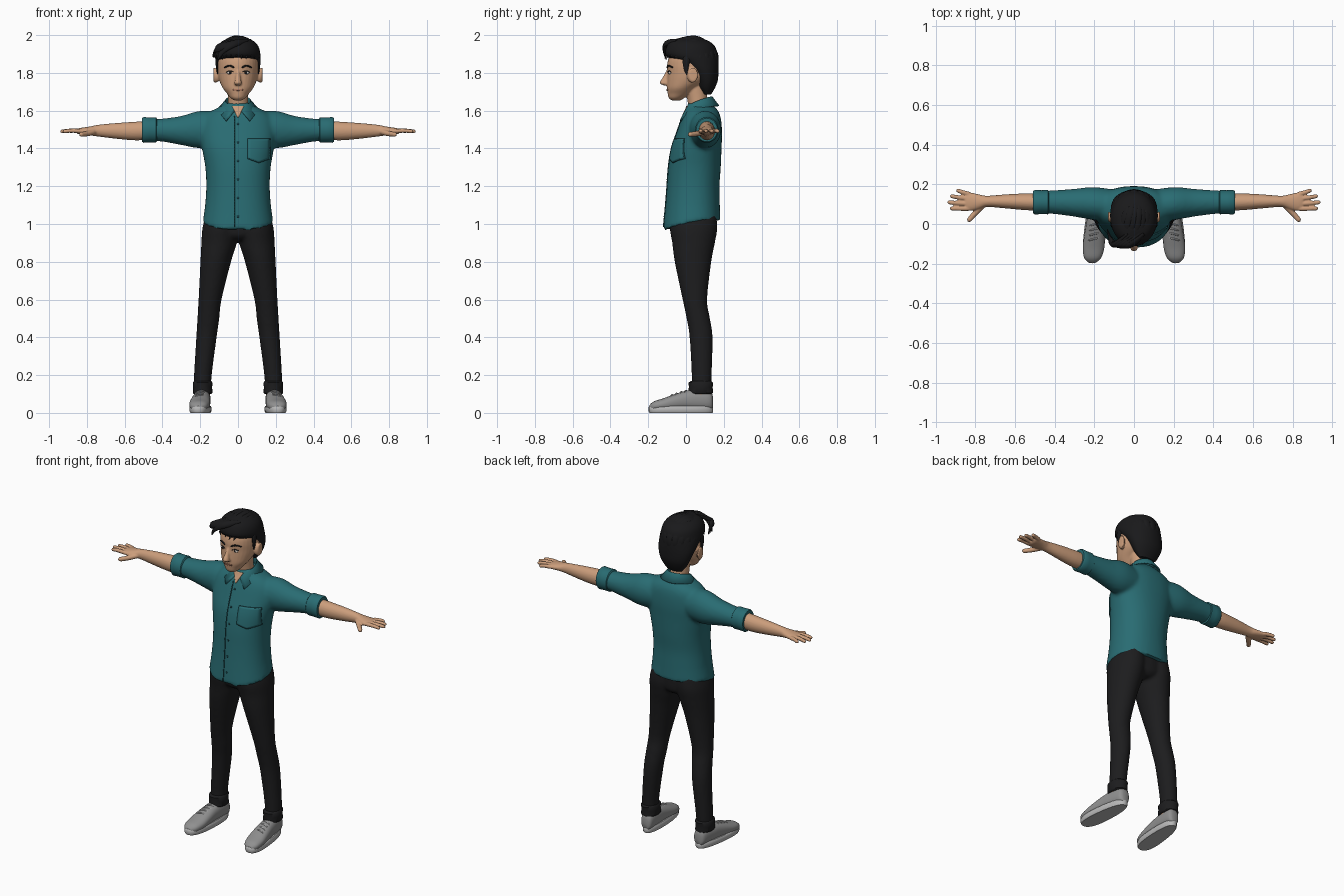
import bpy, bmesh, math, random
from mathutils import Vector, Matrix
from mathutils.bvhtree import BVHTree

random.seed(4)


def mat(name, *rgb):
    m = bpy.data.materials.new(name)
    m.diffuse_color = (*rgb, 1)
    return m


SKIN = mat("skin", 0.60, 0.34, 0.20)
LIP = mat("lip", 0.42, 0.19, 0.12)
HAIR = mat("black_hair", 0.010, 0.010, 0.011)
TEAL = mat("teal_cloth", 0.022, 0.150, 0.170)
SEAM = mat("dark_teal_seam", 0.010, 0.065, 0.075)
PANTS = mat("black_denim", 0.012, 0.012, 0.013)
SHOE = mat("grey_canvas", 0.28, 0.28, 0.28)
SOLE = mat("pale_rubber", 0.48, 0.48, 0.48)
WHITE = mat("eye_white", 0.60, 0.55, 0.50)


def spline(p, k):
    """Catmull-Rom resampling of tuples."""
    out = []
    for i in range(len(p) - 1):
        q = (p[max(i - 1, 0)], p[i], p[i + 1], p[min(i + 2, len(p) - 1)])
        for j in range(k):
            t = j / k
            out.append(tuple(0.5 * (2 * b + (c - a) * t + (2 * a - 5 * b + 4 * c - d) * t * t
                                    + (3 * b - a - 3 * c + d) * t ** 3) for a, b, c, d in zip(*q)))
    return out + [tuple(p[-1])]


def loft(bm, rings):
    vs = [[bm.verts.new(c) for c in r] for r in rings]
    n = len(vs[0])
    for a, b in zip(vs, vs[1:]):
        for i in range(n):
            bm.faces.new((a[i], a[(i + 1) % n], b[(i + 1) % n], b[i]))
    bm.faces.new(vs[0])
    bm.faces.new(vs[-1])


def limb(bm, axis, secs, n=32, power=2.0, k=4):
    """Sections: position on axis, two centre values, two radii."""
    rings = []
    for t, c1, c2, r1, r2 in spline(secs, k):
        ring = []
        for i in range(n):
            c, s = math.cos(math.tau * i / n), math.sin(math.tau * i / n)
            u = c1 + r1 * math.copysign(abs(c) ** (2 / power), c)
            v = c2 + r2 * math.copysign(abs(s) ** (2 / power), s)
            ring.append({'x': (t, u, v), 'y': (u, t, v), 'z': (u, v, t)}[axis])
        rings.append(ring)
    loft(bm, rings)


def strand(bm, pts, r, up=(0, 0, 1), flat=1.0, pointed=False, n=10, k=5):
    p = [Vector(q) for q in spline(pts, k)]
    rings, last = [], len(p) - 1
    for i, c in enumerate(p):
        t = i / last
        d = (p[min(i + 1, last)] - p[max(i - 1, 0)]).normalized()
        side = d.cross(Vector(up)).normalized()
        nor = side.cross(d)
        if pointed:
            w = r * min(1, 0.4 + 2 * t) * (1 - t ** 2.5) + 0.001
        else:
            w = r * (1 - 0.2 * t) * math.sqrt(max(0.06, 1 - abs(2 * t - 1) ** 8))
        rings.append([c + side * w * math.cos(math.tau * j / n) + nor * w * flat * math.sin(math.tau * j / n)
                      for j in range(n)])
    loft(bm, rings)


def ball(bm, c, r):
    bmesh.ops.create_uvsphere(bm, u_segments=16, v_segments=10, radius=1,
                              matrix=Matrix.Translation(c) @ Matrix.Diagonal((*r, 1)))


def mirror(bm):
    g = bmesh.ops.duplicate(bm, geom=bm.verts[:] + bm.edges[:] + bm.faces[:])["geom"]
    bmesh.ops.scale(bm, vec=(-1, 1, 1), verts=[v for v in g if isinstance(v, bmesh.types.BMVert)])


def finish(name, bm, material, voxel=0, smooth=4, thick=0):
    bmesh.ops.recalc_face_normals(bm, faces=bm.faces[:])
    me = bpy.data.meshes.new(name)
    bm.to_mesh(me)
    bm.free()
    ob = bpy.data.objects.new(name, me)
    bpy.context.collection.objects.link(ob)
    if voxel:  # fuse overlapping parts into one skin
        m = ob.modifiers.new("fuse", 'REMESH')
        m.mode, m.voxel_size = 'VOXEL', voxel
        m = ob.modifiers.new("relax", 'SMOOTH')
        m.factor, m.iterations = 0.5, smooth
        dg = bpy.context.evaluated_depsgraph_get()
        fused = bpy.data.meshes.new_from_object(ob.evaluated_get(dg))
        ob.modifiers.clear()
        ob.data = fused
    if thick:
        m = ob.modifiers.new("thickness", 'SOLIDIFY')
        m.thickness, m.offset = thick, 0
    ob.data.materials.clear()
    ob.data.materials.append(material)
    bpy.context.view_layer.objects.active = ob
    for o in bpy.context.selected_objects:
        o.select_set(False)
    ob.select_set(True)
    bpy.ops.object.shade_smooth_by_angle(angle=math.radians(50))
    return ob


def tree_of(ob):
    bm = bmesh.new()
    bm.from_mesh(ob.data)
    return BVHTree.FromBMesh(bm)


def front(tree, x, z):
    hit = tree.ray_cast(Vector((x, -1, z)), Vector((0, 1, 0)))[0]
    return hit.y if hit else tree.find_nearest(Vector((x, -0.1, z)))[0].y


def patch(name, tree, x0, x1, z0, z1, material, lift=0.002, dip=0.0, taper=1.0, nx=8, nz=12):
    """Thin plate laid on the front of a surface."""
    bm, rows = bmesh.new(), []
    for j in range(nz + 1):
        v, row = j / nz, []
        for i in range(nx + 1):
            u = i / nx
            x = (x0 + x1) / 2 + (x1 - x0) * (u - 0.5) * (taper + (1 - taper) * v)
            z = z0 + (z1 - z0) * v - dip * (1 - abs(2 * u - 1)) * (1 - v)
            row.append(bm.verts.new((x, front(tree, x, z) - lift, z)))
        rows.append(row)
    for a, b in zip(rows, rows[1:]):
        for i in range(nx):
            bm.faces.new((a[i], a[i + 1], b[i + 1], b[i]))
    finish(name, bm, material, thick=0.005)


# Shirt: sleeves and torso
bm = bmesh.new()
limb(bm, 'x', [(0.08, 0.09, 1.50, 0.08, 0.09), (0.20, 0.103, 1.50, 0.083, 0.099), (0.30, 0.107, 1.495, 0.070, 0.077),
               (0.40, 0.110, 1.497, 0.060, 0.061), (0.47, 0.110, 1.497, 0.056, 0.058)])
mirror(bm)
limb(bm, 'z', [(0.985, 0, 0.030, 0.187, 0.152), (1.10, 0, 0.035, 0.174, 0.144), (1.20, 0, 0.038, 0.168, 0.139),
               (1.30, 0, 0.045, 0.173, 0.139), (1.40, 0, 0.055, 0.190, 0.133), (1.48, 0, 0.070, 0.200, 0.121),
               (1.55, 0, 0.080, 0.188, 0.106), (1.59, 0, 0.083, 0.155, 0.092), (1.615, 0, 0.080, 0.108, 0.077),
               (1.64, 0, 0.072, 0.066, 0.062)], n=48, power=2.2)
for v in bm.verts:  # curved hem
    v.co.z += (0.18 * (v.co.y - 0.03) + 0.12 * abs(v.co.x)) * max(0, 1.1 - v.co.z) / 0.115
shirt = finish("shirt", bm, TEAL, voxel=0.011)
body = tree_of(shirt)

# Rolled sleeve cuffs
bm = bmesh.new()
limb(bm, 'x', [(0.428, 0.11, 1.498, 0.054, 0.058), (0.434, 0.11, 1.498, 0.061, 0.067), (0.468, 0.11, 1.498, 0.060, 0.066),
               (0.500, 0.11, 1.498, 0.062, 0.068), (0.508, 0.11, 1.498, 0.056, 0.062)], k=1)
mirror(bm)
finish("sleeve_cuffs", bm, TEAL)

# Folded collar: stand, fold line, outer fall with pointed tips
bm, cols = bmesh.new(), []
for i in range(33):
    t = i / 16 - 1
    f, a, b = abs(t), t * math.radians(166), t * math.radians(143)
    cols.append([bm.verts.new(c) for c in (
        (0.062 * math.sin(a), 0.066 + 0.066 * math.cos(a), 1.615 - 0.035 * f * f),
        (0.068 * math.sin(a), 0.066 + 0.073 * math.cos(a), 1.672 - 0.075 * f * f),
        (0.104 * math.sin(b), 0.060 + 0.112 * math.cos(b), 1.625 - 0.080 * f ** 3))])
for a, b in zip(cols, cols[1:]):
    for i in range(2):
        bm.faces.new((a[i], a[i + 1], b[i + 1], b[i]))
finish("collar", bm, TEAL, thick=0.009)

# Shirt front: opening, placket line, buttons, pocket
patch("neck_opening", body, -0.032, 0.032, 1.565, 1.625, SKIN, taper=0.1)
patch("placket_seam", body, -0.021, -0.017, 0.985, 1.57, SEAM, lift=0.001, nx=1, nz=40)
patch("pocket_seam", body, 0.050, 0.170, 1.345, 1.452, SEAM, lift=0.001, dip=0.022)
patch("pocket", body, 0.053, 0.167, 1.348, 1.449, TEAL, lift=0.004, dip=0.022)
bm = bmesh.new()
for i in range(6):
    z = 1.04 + i * 0.098
    ball(bm, (0, front(body, 0, z), z), (0.006, 0.004, 0.006))
finish("buttons", bm, SEAM)

# Trousers and turned-up cuffs
bm = bmesh.new()
limb(bm, 'z', [(1.06, 0.085, 0.04, 0.082, 0.118), (0.98, 0.092, 0.04, 0.096, 0.126), (0.90, 0.100, 0.04, 0.094, 0.113),
               (0.80, 0.118, 0.037, 0.081, 0.097), (0.60, 0.148, 0.047, 0.061, 0.065), (0.50, 0.157, 0.065, 0.058, 0.062),
               (0.40, 0.167, 0.080, 0.054, 0.061), (0.20, 0.186, 0.083, 0.047, 0.053), (0.12, 0.187, 0.080, 0.046, 0.052)])
mirror(bm)
limb(bm, 'z', [(0.915, 0, 0.04, 0.06, 0.085), (0.95, 0, 0.04, 0.15, 0.115), (1.06, 0, 0.04, 0.16, 0.118)])
finish("trousers", bm, PANTS, voxel=0.010)
bm = bmesh.new()
limb(bm, 'z', [(0.100, 0.187, 0.078, 0.046, 0.058), (0.106, 0.187, 0.078, 0.052, 0.066), (0.135, 0.187, 0.078, 0.050, 0.063),
               (0.160, 0.187, 0.079, 0.052, 0.065), (0.168, 0.187, 0.080, 0.046, 0.055)], k=1)
mirror(bm)
finish("trouser_cuffs", bm, PANTS)
bm = bmesh.new()
limb(bm, 'z', [(0.06, 0.187, 0.068, 0.038, 0.046), (0.15, 0.187, 0.073, 0.038, 0.046)])
mirror(bm)
finish("ankles", bm, SKIN)


def shoe_part(name, bm, material):
    """Widen the toe, turn it outward, then mirror."""
    for v in bm.verts:
        v.co.x = 0.187 + v.co.x * (1 - 0.7 * (v.co.y + 0.06)) - 0.085 * (v.co.y - 0.08)
    mirror(bm)
    finish(name, bm, material)


# Shoes
bm = bmesh.new()
limb(bm, 'y', [(0.142, 0, 0.055, 0.022, 0.032), (0.125, 0, 0.066, 0.042, 0.052), (0.05, 0, 0.068, 0.048, 0.055),
               (0.0, 0, 0.066, 0.049, 0.051), (-0.06, 0, 0.056, 0.052, 0.043), (-0.12, 0, 0.044, 0.052, 0.033),
               (-0.17, 0, 0.036, 0.040, 0.025), (-0.193, 0, 0.030, 0.018, 0.012)], power=2.3)
shoe_part("shoe_uppers", bm, SHOE)
bm = bmesh.new()
limb(bm, 'z', [(0, 0, -0.027, 0.051, 0.167), (0.008, 0, -0.027, 0.055, 0.171), (0.030, 0, -0.027, 0.056, 0.171),
               (0.036, 0, -0.027, 0.051, 0.166)], power=2.5, k=1)
shoe_part("shoe_soles", bm, SOLE)
bm = bmesh.new()
for y, z in ((0.0, 0.117), (-0.025, 0.110), (-0.05, 0.102), (-0.075, 0.094)):
    strand(bm, [(-0.03, y + 0.008, z - 0.010), (0, y, z + 0.001), (0.03, y - 0.008, z - 0.010)], 0.005)
shoe_part("shoe_laces", bm, SOLE)

# Forearms and hands
bm = bmesh.new()
limb(bm, 'x', [(0.48, 0.110, 1.495, 0.043, 0.050), (0.55, 0.112, 1.492, 0.042, 0.049), (0.65, 0.114, 1.493, 0.035, 0.041),
               (0.74, 0.114, 1.494, 0.028, 0.031), (0.78, 0.112, 1.493, 0.037, 0.024), (0.82, 0.112, 1.492, 0.046, 0.019),
               (0.845, 0.114, 1.491, 0.044, 0.015), (0.855, 0.115, 1.491, 0.034, 0.009)], n=24)
for y0, x1, y1 in ((0.150, 0.895, 0.172), (0.126, 0.928, 0.142), (0.101, 0.942, 0.110), (0.077, 0.928, 0.078)):
    strand(bm, [(0.825, y0, 1.492), ((0.84 + x1) / 2, (y0 + y1) / 2, 1.494), (x1, y1, 1.489)], 0.0125)
strand(bm, [(0.755, 0.100, 1.490), (0.80, 0.055, 1.478), (0.838, 0.012, 1.474)], 0.016)
mirror(bm)
finish("arms", bm, SKIN, voxel=0.0045, smooth=2)

# Head with neck, nose and ears
bm = bmesh.new()
limb(bm, 'x', [(0.100, 0.022, 1.780, 0.012, 0.022), (0.115, 0.030, 1.785, 0.024, 0.036),
               (0.127, 0.038, 1.790, 0.026, 0.040), (0.131, 0.038, 1.790, 0.018, 0.030)], n=20)
mirror(bm)
limb(bm, 'z', [(1.655, 0, -0.052, 0.022, 0.026), (1.668, 0, -0.050, 0.040, 0.042), (1.69, 0, -0.033, 0.058, 0.064),
               (1.72, 0, -0.020, 0.081, 0.081), (1.76, 0, 0.012, 0.099, 0.113), (1.80, 0, 0.028, 0.108, 0.127),
               (1.84, 0, 0.030, 0.110, 0.130), (1.88, 0, 0.033, 0.106, 0.124), (1.93, 0, 0.035, 0.080, 0.098),
               (1.96, 0, 0.035, 0.035, 0.045)])
limb(bm, 'z', [(1.58, 0, 0.068, 0.058, 0.056), (1.64, 0, 0.063, 0.054, 0.053), (1.73, 0, 0.050, 0.056, 0.058)])
limb(bm, 'z', [(1.820, 0, -0.090, 0.009, 0.010), (1.785, 0, -0.103, 0.012, 0.015), (1.755, 0, -0.114, 0.018, 0.023),
               (1.743, 0, -0.114, 0.020, 0.023), (1.734, 0, -0.105, 0.013, 0.014)], n=16)
head = finish("head", bm, SKIN, voxel=0.005, smooth=3)
face = tree_of(head)

# Eyes, brows and mouth
for name, radii, sink, material in (("eyes", (0.018, 0.008, 0.008), 0.004, WHITE),
                                    ("irises", (0.007, 0.004, 0.007), -0.002, HAIR)):
    bm = bmesh.new()
    ball(bm, (0.042, front(face, 0.042, 1.80) + sink, 1.80), radii)
    mirror(bm)
    finish(name, bm, material)
bm = bmesh.new()
for pts, r in ((((0.020, 1.828), (0.045, 1.838), (0.074, 1.828)), 0.005),
               (((0.024, 1.804), (0.042, 1.811), (0.062, 1.803)), 0.0025)):
    strand(bm, [(x, front(face, x, z) - r * 0.6, z) for x, z in pts], r)
mirror(bm)
finish("brows_and_lashes", bm, HAIR)
patch("mouth", face, -0.025, 0.025, 1.708, 1.715, LIP, lift=0.001, dip=0.003, nz=3)


def scalp(lat, phi):
    a, b = math.radians(lat), math.radians(phi)
    return (0.112 * math.sin(a), 0.025 - 0.140 * math.cos(a) * math.cos(b), 1.865 + 0.122 * math.cos(a) * math.sin(b))


# Hair: cap, combed locks, swept fringe, sideburns
bm = bmesh.new()
limb(bm, 'z', [(1.685, 0, 0.112, 0.050, 0.020), (1.72, 0, 0.110, 0.078, 0.043), (1.76, 0, 0.108, 0.098, 0.060),
               (1.81, 0, 0.092, 0.113, 0.080), (1.86, 0, 0.058, 0.119, 0.114), (1.895, 0, 0.030, 0.119, 0.138),
               (1.94, 0, 0.025, 0.108, 0.128), (1.97, 0, 0.020, 0.080, 0.098), (1.986, 0, 0.015, 0.035, 0.045)])
for i in range(10):  # over the top to the front
    s = -62 + i * 14
    e = random.uniform(2, 14)
    p = [scalp(s * 0.6 + 8, 140), scalp(s * 0.85 + 5, 100), scalp(s - 3, 55), scalp(s - 14, e)]
    strand(bm, p, random.uniform(0.021, 0.027), Vector(p[2]) - Vector((0, 0.025, 1.86)), 0.55, True)
for i in range(9):  # down the back
    s = -64 + i * 16
    p = [scalp(s * 0.7, 115), scalp(s, 155), scalp(s * 1.05, 190), scalp(s * 0.95, 222)]
    strand(bm, p, 0.025, Vector(p[2]) - Vector((0, 0.025, 1.86)), 0.45, True)
for i in range(5):  # fringe swept to one side
    d = i * 0.02
    strand(bm, [(0.05 - d, -0.05, 1.972), (-0.02 - d, -0.105, 1.955 - d / 4), (-0.08 - d / 2, -0.112 + d / 2, 1.915),
                (-0.108 - d / 3, -0.105 + d, 1.868 + d / 5)], 0.021, (0, -1, 0.6), 0.6, True)
for s in (1, -1):
    strand(bm, [(s * 0.108, 0.01, 1.90), (s * 0.112, 0.0, 1.85), (s * 0.108, 0.003, 1.79)], 0.02, (s, 0, 0), 0.4, True)
finish("hair", bm, HAIR)
